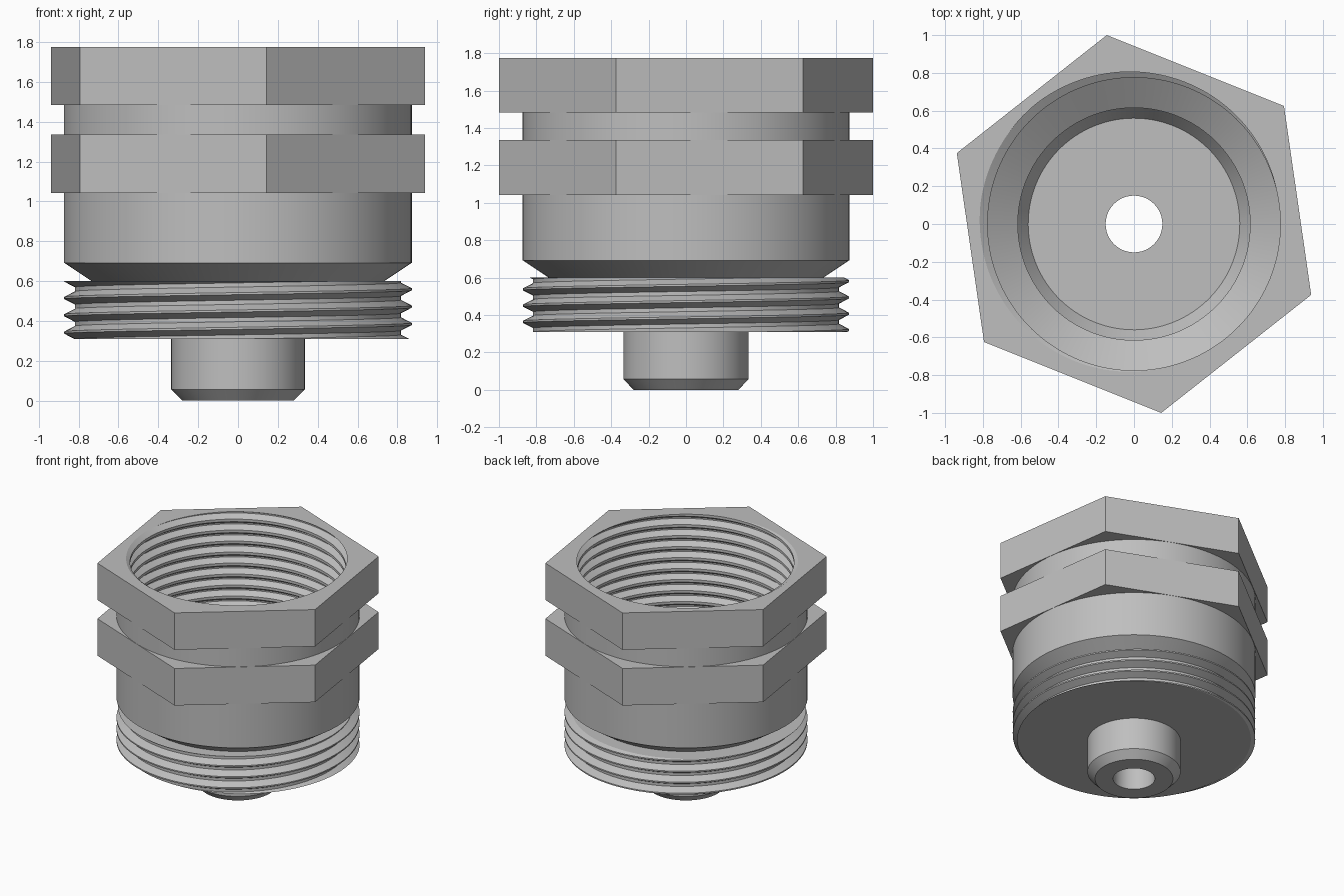
import bpy
import bmesh
from math import cos, sin, pi, tau, radians, floor

if "Cube" in bpy.data.objects:
    bpy.data.objects.remove(bpy.data.objects["Cube"], do_unlink=True)

SEGMENTS = 144
PHASE = radians(98.2)      # direction of one hexagon corner
PITCH = 0.087
BODY_R = 0.873
HEX_APOTHEM = 0.875
TOP = 1.775

metal = bpy.data.materials.new("plain_grey_metal")
metal.use_nodes = True
grey = (0.52, 0.52, 0.52, 1)
metal.diffuse_color = grey
metal.node_tree.nodes["Principled BSDF"].inputs["Base Color"].default_value = grey


def thread(angle, z0, z1, crest_z, crest_r, root_r, a, b):
    """Section of a right-handed thread at one angle, trimmed to z0..z1."""
    start = crest_z + PITCH * angle / tau

    def radius(z):
        u = ((z - start) / PITCH + 0.5) % 1 - 0.5
        t = min(max((abs(u) - a) / (b - a), 0), 1)
        return crest_r + (root_r - crest_r) * t

    points = [(radius(z0), z0)]
    first = floor((z0 - crest_z) / PITCH) - 3
    last = floor((z1 - crest_z) / PITCH) + 3
    for turn in range(first, last):
        for u in (-a, a, b, 1 - b):
            z = min(max(start + (turn + u) * PITCH, z0), z1)
            points.append((radius(z), z))
    points.append((radius(z1), z1))
    return points


def sweep(name, section):
    """Join closed sections, each a function of the angle, around the z axis."""
    bm = bmesh.new()
    columns = []
    for i in range(SEGMENTS + 1):
        angle = PHASE + tau * i / SEGMENTS
        columns.append([bm.verts.new((r * cos(angle), r * sin(angle), z))
                        for r, z in section(angle)])
    for left, right in zip(columns, columns[1:]):
        for j in range(len(left)):
            k = (j + 1) % len(left)
            bm.faces.new((left[j], right[j], right[k], left[k]))
    bmesh.ops.remove_doubles(bm, verts=bm.verts, dist=1e-5)
    bmesh.ops.recalc_face_normals(bm, faces=bm.faces)
    mesh = bpy.data.meshes.new(name)
    bm.to_mesh(mesh)
    bm.free()
    mesh.materials.append(metal)
    obj = bpy.data.objects.new(name, mesh)
    bpy.context.collection.objects.link(obj)
    bpy.ops.object.select_all(action="DESELECT")
    obj.select_set(True)
    bpy.context.view_layer.objects.active = obj
    bpy.ops.object.shade_smooth_by_angle(angle=radians(25))
    return obj


# Hollow body: spigot, outer thread, neck chamfer, barrel, inner thread, bore
def body_section(angle):
    spigot = [(0.15, 0), (0.28, 0), (0.335, 0.057), (0.335, 0.31)]
    outer = thread(angle, 0.31, 0.6, 0.472, 0.872, 0.818, 0.06, 0.38)
    barrel = [(0.735, 0.6), (BODY_R, 0.692), (BODY_R, TOP)]
    inner = thread(angle, 0.82, TOP, TOP + 0.083 * PITCH, 0.775, 0.82, 0.12, 0.44)
    bore = [(0.775, 0.82), (0.615, 0.71), (0.615, 0.5), (0.56, 0.42), (0.15, 0.42)]
    return spigot + outer + barrel + inner[::-1] + bore


sweep("threaded_body", body_section)


# Two hexagonal collars around the barrel
def collar_section(z0, z1):
    def section(angle):
        turn = (angle - PHASE) % (pi / 3) - pi / 6
        r = HEX_APOTHEM / cos(turn)
        return [(BODY_R, z0), (r, z0), (r, z1), (BODY_R, z1)]
    return section


for name, z0, z1 in (("lower_hex_collar", 1.042, 1.335),
                     ("upper_hex_collar", 1.483, TOP)):
    sweep(name, collar_section(z0, z1))
